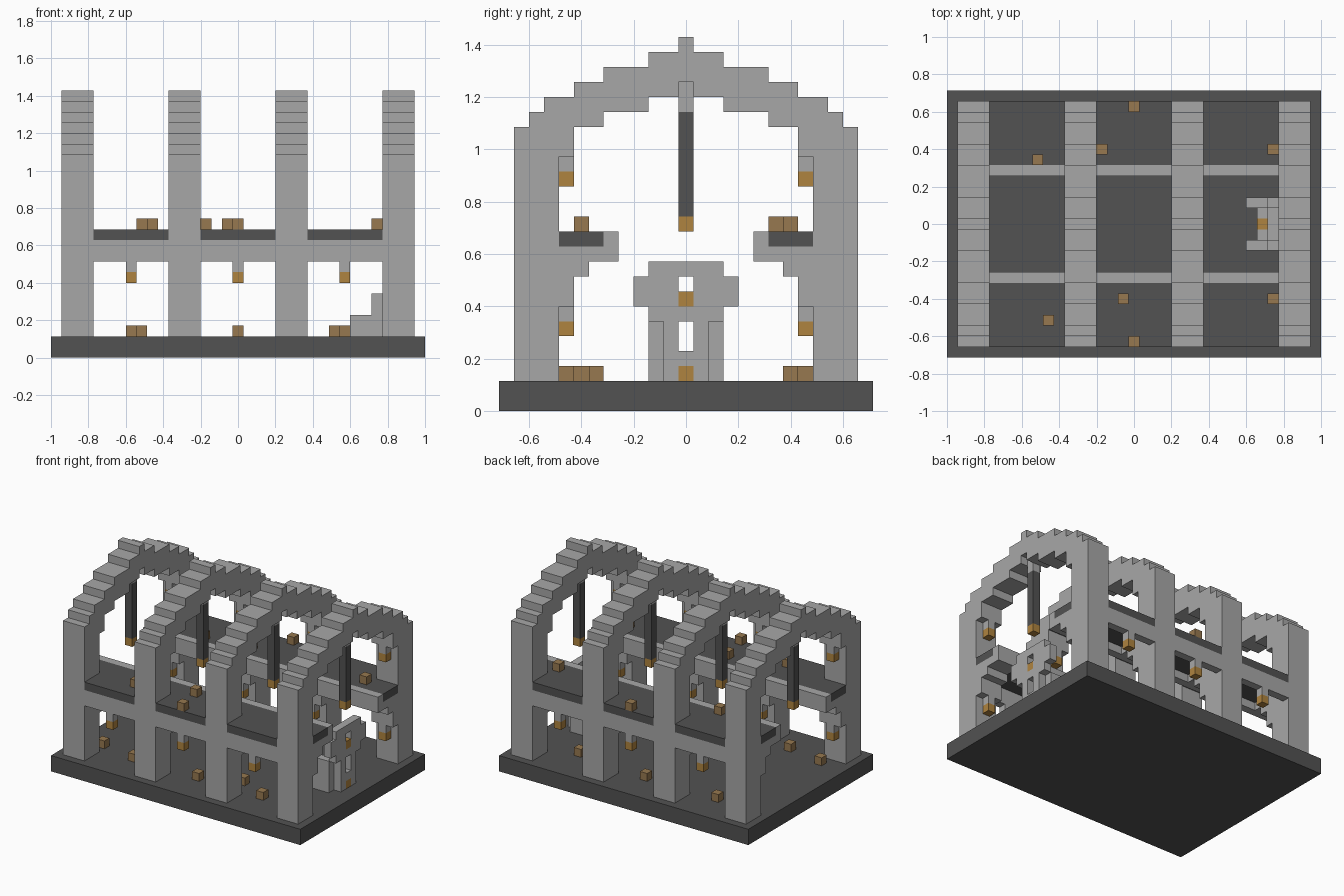
import bpy
import bmesh

UNIT = 2 / 35  # edge of one block

cube = bpy.data.objects.get("Cube")
if cube:
    bpy.data.objects.remove(cube, do_unlink=True)


def make_material(name, color):
    mat = bpy.data.materials.new(name)
    mat.use_nodes = True
    mat.diffuse_color = (*color, 1)
    mat.node_tree.nodes["Principled BSDF"].inputs["Base Color"].default_value = (*color, 1)
    return mat


STONE = make_material("light stone", (0.39, 0.39, 0.39))
SLATE = make_material("dark slate", (0.085, 0.085, 0.085))
GLOW = make_material("lamp orange", (0.43, 0.23, 0.05))
WOOD = make_material("crate brown", (0.31, 0.19, 0.08))


def finish(name, bm, mat):
    bmesh.ops.recalc_face_normals(bm, faces=bm.faces)
    bmesh.ops.scale(bm, vec=(UNIT, UNIT, UNIT), verts=bm.verts)
    mesh = bpy.data.meshes.new(name)
    bm.to_mesh(mesh)
    bm.free()
    mesh.materials.append(mat)
    obj = bpy.data.objects.new(name, mesh)
    bpy.context.collection.objects.link(obj)
    return obj


def add_box(bm, x, y, z):
    """Box from (low, high) ranges in block units."""
    verts = bmesh.ops.create_cube(bm, size=1)["verts"]
    for v in verts:
        for axis, (low, high) in enumerate((x, y, z)):
            v.co[axis] = high if v.co[axis] > 0 else low


def boxes(name, mat, ranges):
    bm = bmesh.new()
    for x, y, z in ranges:
        add_box(bm, x, y, z)
    return finish(name, bm, mat)


def block(x, y, z, height=1):
    """One block column centred on x, y, starting at z."""
    return (x - .5, x + .5), (y - .5, y + .5), (z, z + height)


def both(y):
    """A y range and its mirror image."""
    low, high = y
    return (low, high), (-high, -low)


ARCHES = (-15, -5, 5, 15)
BAYS = (-10, 0, 10)
SIDES = (-1, 1)

# Base plate
boxes("base", SLATE, [((-17.5, 17.5), (-12.5, 12.5), (0, 2))])

# Stepped arch ribs: half profile from the crown down outside, then up inside
outer = [(.5, 25), (.5, 24), (2.5, 24), (2.5, 23), (5.5, 23), (5.5, 22),
         (7.5, 22), (7.5, 21), (9.5, 21), (9.5, 20), (10.5, 20), (10.5, 19),
         (11.5, 19), (11.5, 2)]
corbel = [(8.5, 2), (8.5, 7), (7.5, 7), (7.5, 9), (6.5, 9), (6.5, 10),
          (4.5, 10), (4.5, 12), (5.5, 12), (5.5, 11), (8.5, 11)]
vault = [(8.5, 17), (7.5, 17), (7.5, 19), (5.5, 19), (5.5, 20), (2.5, 20),
         (2.5, 21), (.5, 21), (.5, 22)]
half = outer + corbel + vault
profile = half + [(-y, z) for y, z in reversed(half)]
for i, x in enumerate(ARCHES):
    bm = bmesh.new()
    face = bm.faces.new([bm.verts.new((x - 1.5, y, z)) for y, z in profile])
    grown = bmesh.ops.extrude_face_region(bm, geom=[face])["geom"]
    moved = [g for g in grown if isinstance(g, bmesh.types.BMVert)]
    bmesh.ops.translate(bm, vec=(3, 0, 0), verts=moved)
    finish(f"arch_{i + 1}", bm, STONE)

# Gallery floors, edge kerbs and outer beams
boxes("gallery_floor", SLATE,
      [((-16.5, 16.5), y, (11, 12)) for y in both((5.5, 8.5))]
      + [((x - 3.5, x + 3.5), y, (11, 12)) for x in BAYS for y in both((8.5, 11.5))])
boxes("gallery_kerb", STONE,
      [((x - 3.5, x + 3.5), y, (10, 12)) for x in BAYS for y in both((4.5, 5.5))])
boxes("outer_beam", STONE,
      [((x - 3.5, x + 3.5), y, (9, 11)) for x in BAYS for y in both((10.5, 11.5))])

# Pendant lamps under each crown
boxes("pendant_hook", STONE, [block(x, 0, 20, 2) for x in ARCHES])
boxes("pendant_chain", SLATE, [block(x, 0, 13, 7) for x in ARCHES])
boxes("pendant_lamp", GLOW, [block(x, 0, 12) for x in ARCHES])

# Lamps hung on the inside of the columns, at both storeys
wall_spots = [(x, s * 8, z) for x in ARCHES for s in SIDES for z in (5, 15)]
boxes("column_lamp", GLOW, [block(*spot) for spot in wall_spots])
boxes("column_lamp_bracket", STONE, [block(x, y, z + 1) for x, y, z in wall_spots])

# Lamps hung below the outer beams
beam_spots = [(x, s * 11, 7) for x in BAYS for s in SIDES]
boxes("beam_lamp", GLOW, [block(*spot) for spot in beam_spots])
boxes("beam_lamp_bracket", STONE, [block(x, y, z + 1) for x, y, z in beam_spots])

# Small crates on the galleries and on the ground
upper = [(0, 11), (-9, 6), (-3, 7), (13, 7), (13, -7), (-1, -7), (-8, -9), (0, -11)]
lower = [(-14, -7), (-9, -8), (0, -8), (9, -8), (5, -6), (0, 8), (-10, 8), (10, 7)]
boxes("gallery_crate", WOOD, [block(x, y, 12) for x, y in upper])
boxes("ground_crate", WOOD, [block(x, y, 2) for x, y in lower])

# Throne: stepped arms, footstep, seat and a pierced back
arms = [(x, y, (2, top)) for y in both((1.5, 2.5))
        for x, top in (((10.5, 12.5), 4), ((12.5, 14.5), 6))]
boxes("throne_arm", STONE, arms)
boxes("throne_step", STONE, [((11.5, 12.5), y, (2, 3)) for y in both((.5, 1.5))])
boxes("throne_seat", STONE, [((12.5, 14.5), (-1.5, 1.5), (2, 4))])
back = (14.5, 15.5)
boxes("throne_back", STONE,
      [(back, y, (2, 6)) for y in both((.5, 1.5))]
      + [(back, (-.5, .5), (3, 4)), (back, (-2.5, 2.5), (6, 7)), (back, (-2.5, 2.5), (9, 10))]
      + [(back, y, (7, 9)) for y in both((.5, 3.5))])
boxes("throne_lamp", GLOW, [block(12, 0, 2), block(15, 0, 2), block(15, 0, 7)])
